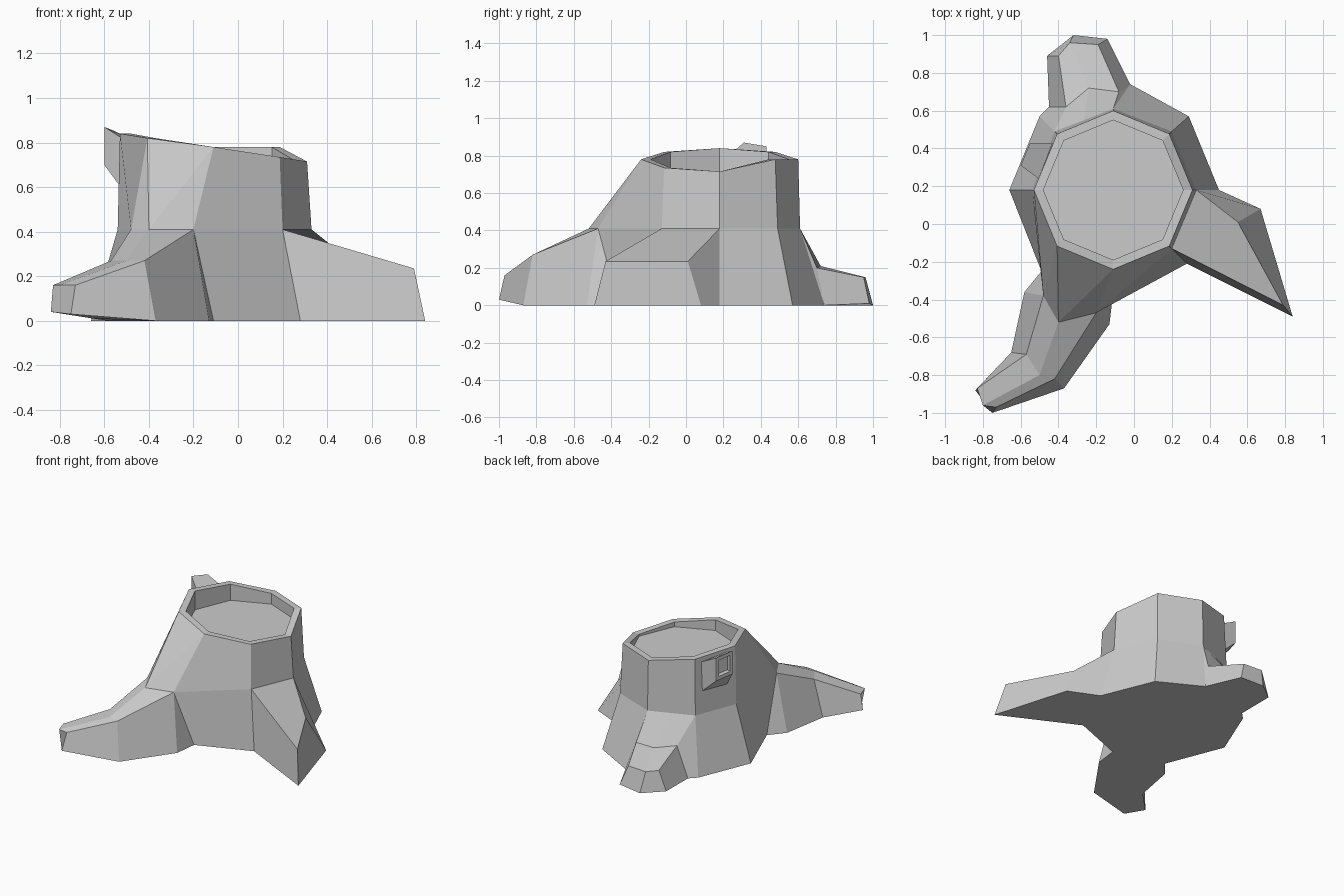
import bpy, bmesh, math

if "Cube" in bpy.data.objects:
    bpy.data.objects.remove(bpy.data.objects["Cube"])

CX, CY = -0.11, 0.18


def octagon(r, heights):
    return [(CX + r * math.cos(k * math.pi / 4), CY + r * math.sin(k * math.pi / 4), z)
            for k, z in enumerate(heights)]


class Builder:
    """Collects flat faces, sharing vertices that lie at the same place."""
    def __init__(self):
        self.bm, self.cache = bmesh.new(), {}

    def face(self, *pts):
        vs = []
        for p in pts:
            key = tuple(round(c, 4) for c in p)
            if key not in self.cache:
                self.cache[key] = self.bm.verts.new(key)
            if self.cache[key] not in vs:
                vs.append(self.cache[key])
        if len(vs) > 2:
            return self.bm.faces.new(vs)

    def loft(self, sections, closed=False):
        for a, b in zip(sections, sections[1:]):
            n = len(a)
            for i in range(n if closed else n - 1):
                j = (i + 1) % n
                self.face(a[i], a[j], b[j], b[i])

    def finish(self, name):
        bmesh.ops.holes_fill(self.bm, edges=[e for e in self.bm.edges if e.is_boundary], sides=0)
        bmesh.ops.recalc_face_normals(self.bm, faces=self.bm.faces)
        mesh = bpy.data.meshes.new(name)
        self.bm.to_mesh(mesh)
        self.bm.free()
        obj = bpy.data.objects.new(name, mesh)
        bpy.context.collection.objects.link(obj)


# Trunk rings, counter-clockwise from +x: slanted rim, waist, foot
rim_z = [0.715, 0.78, 0.78, 0.82, 0.84, 0.82, 0.78, 0.735]
top = octagon(0.42, rim_z)
rim = octagon(0.37, rim_z)
floor = octagon(0.37, [0.70] * 8)
mid = [(.33, .18, .41), (.20, .49, .41), (-.11, .61, .41), (-.42, .49, .41),
       (-.54, .18, .41), (-.48, -.38, .41), (-.20, -.47, .41), (.20, -.13, .41)]
base = [(.45, .18, 0), (.29, .57, 0), (-.02, .74, 0), (-.50, .57, 0),
        (-.66, .18, 0), (-.49, -.25, 0), (-.11, -.36, 0), (.28, -.21, 0)]
back_ridge = (-.265, .55, .41)
front_ridge = (-.40, -.52, .41)

stump = Builder()
stump.loft([floor, rim, top], closed=True)
stump.face(*floor)
for i in range(8):
    j = (i + 1) % 8
    if i == 2:
        stump.face(top[i], top[j], mid[j], back_ridge, mid[i])
    elif i == 5:
        stump.face(top[i], front_ridge, mid[i])
        stump.face(top[i], top[j], front_ridge)
        stump.face(top[j], mid[j], front_ridge)
    else:
        stump.face(top[i], top[j], mid[j], mid[i])
    if i not in (2, 5, 7):
        stump.face(mid[i], mid[j], base[j], base[i])

# Roots: open cross-sections from the trunk to a capped tip
front_root = [
    [base[5], mid[5], front_ridge, mid[6], base[6]],
    [(-.58, -.36, 0), mid[5], front_ridge, mid[6], (-.13, -.53, 0)],
    [(-.65, -.68, .01), (-.57, -.69, .27), (-.50, -.80, .27), (-.42, -.82, .27), (-.37, -.87, 0)],
    [(-.84, -.88, .04), (-.83, -.87, .16), (-.80, -.96, .16), (-.73, -.97, .16), (-.75, -1.0, .03)]]
right_root = [
    [base[7], mid[7], mid[0], base[0]],
    [(.84, -.49, 0), (.79, -.43, .235), (.55, .01, .235), (.67, .08, 0)]]
back_root = [
    [base[2], mid[2], back_ridge, mid[3], base[3]],
    [base[2], (-.08, .70, .20), (-.24, .72, .21), (-.36, .62, .22), (-.45, .62, 0)],
    [(-.14, .98, .01), (-.19, .95, .15), (-.34, .96, .15), (-.40, .89, .15), (-.46, .89, .01)]]
for root in (front_root, right_root):
    stump.loft(root)
    stump.face(*root[-1])
stump.loft(back_root)
br, tr, tm, tl, bl = back_root[-1]
nose = (-.32, 1.0, 0)
stump.face(br, tr, tm, nose)
stump.face(tm, tl, bl, nose)
stump.finish("stump")

# Broken branch stub on the left, with a hollow end
stub = Builder()
foot = [(-.505, .24, .57), (-.43, .43, .57), (-.43, .43, .79), (-.505, .24, .81)]
end = [(-.60, .31, .70), (-.55, .43, .68), (-.55, .43, .85), (-.60, .31, .87)]
mean = [sum(p[k] for p in end) / 4 for k in range(3)]
lip = [tuple(m + (c - m) * 0.7 for c, m in zip(p, mean)) for p in end]
hollow = [(x + .03, y - .012, z) for x, y, z in lip]
stub.loft([foot, end, lip, hollow], closed=True)
stub.face(*hollow)
stub.finish("branch_stub")
